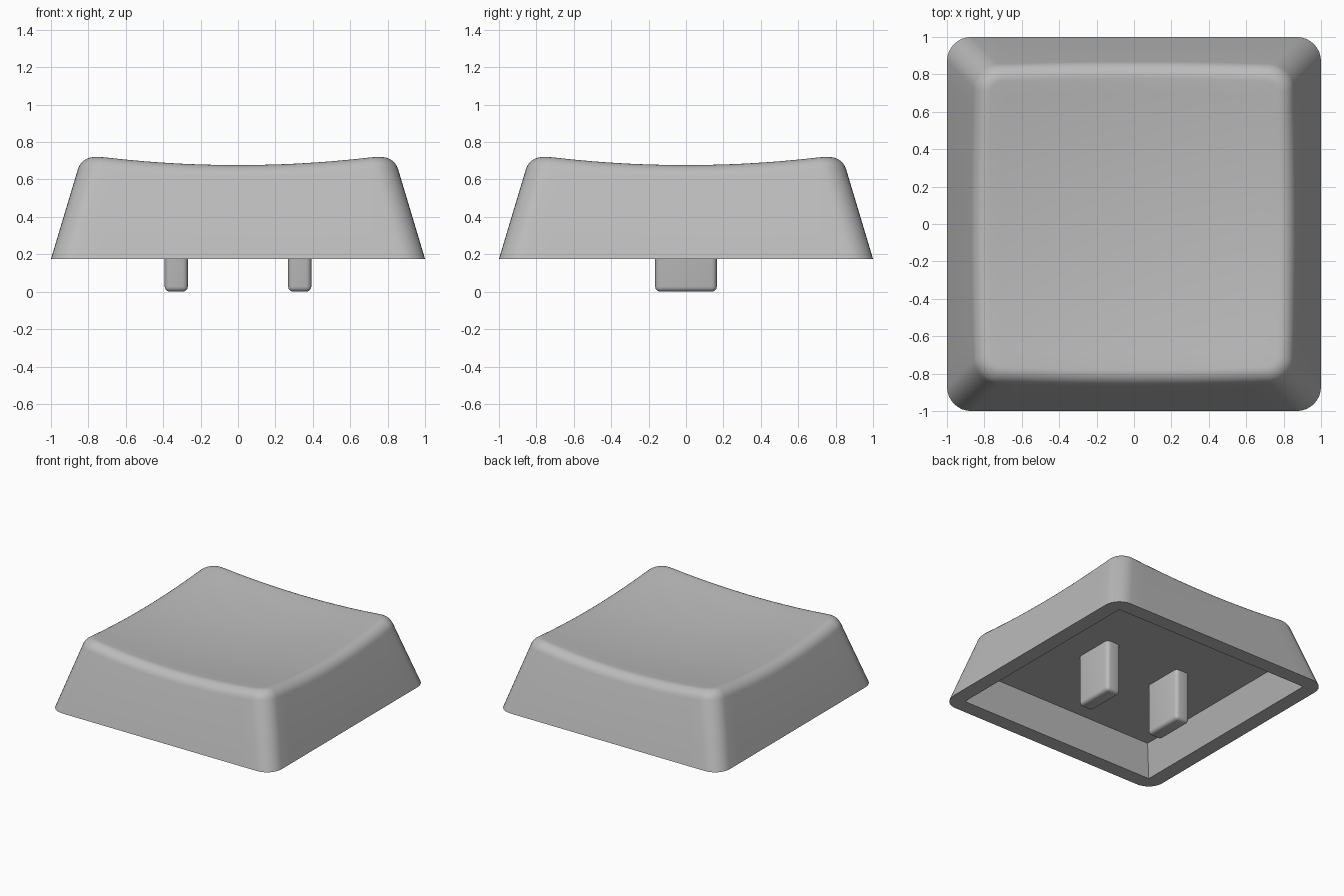
import bpy, bmesh, math
from mathutils import Vector

if "Cube" in bpy.data.objects:
    bpy.data.objects.remove(bpy.data.objects["Cube"])

BASE_Z, TAPER, CORNER, FILLET = 0.175, 0.30, 0.13, 0.07
CEIL_Z, OPEN_HALF, CEIL_HALF = 0.415, 0.88, 0.808
SIDE_STEPS, ARC_STEPS, FILLET_STEPS, DISH_RINGS = 14, 8, 7, 10

grey = bpy.data.materials.new("light grey plastic")
grey.diffuse_color = (0.5, 0.5, 0.5, 1)
grey.use_nodes = True
grey.node_tree.nodes["Principled BSDF"].inputs["Base Color"].default_value = grey.diffuse_color


def outline(half, r):
    """Rounded square, same point count for any size."""
    pts, c = [], half - r
    for q in range(4):
        a0 = q * math.pi / 2
        corner = Vector((c, c)) if q == 0 else Vector((-c, c)) if q == 1 else \
            Vector((-c, -c)) if q == 2 else Vector((c, -c))
        for i in range(ARC_STEPS + 1):
            a = a0 + i / ARC_STEPS * math.pi / 2
            pts.append(corner + Vector((math.cos(a), math.sin(a))) * r)
        step = Vector((-math.sin(a0 + math.pi / 2), math.cos(a0 + math.pi / 2)))
        step = Vector((-1, 0)) if q == 0 else Vector((0, -1)) if q == 1 else \
            Vector((1, 0)) if q == 2 else Vector((0, 1))
        last = pts[-1]
        pts += [last + step * (2 * c * i / SIDE_STEPS) for i in range(1, SIDE_STEPS)]
    return pts


def dish(p):
    """Height of the hollowed top."""
    return 0.625 + 0.085 * (p.x ** 2 + p.y ** 2)


def half_at(z):
    return 1 - TAPER * (z - BASE_Z)


def finish(bm, name):
    bmesh.ops.recalc_face_normals(bm, faces=bm.faces)
    me = bpy.data.meshes.new(name)
    bm.to_mesh(me)
    bm.free()
    ob = bpy.data.objects.new(name, me)
    bpy.context.collection.objects.link(ob)
    me.materials.append(grey)
    bpy.ops.object.select_all(action='DESELECT')
    ob.select_set(True)
    bpy.context.view_layer.objects.active = ob
    return ob


# Cap shell: tapered wall, rolled rim, dished top
n = len(outline(1, CORNER))
rim, low, inner = [], [], []
for i in range(n):
    z = 0.7
    for _ in range(6):
        p = outline(half_at(z), CORNER)[i]
        z = dish(p)
    rim.append(p.to_3d() + Vector((0, 0, z)))
    q = outline(half_at(z - FILLET), CORNER)[i]
    low.append(Vector((q.x, q.y, z - FILLET)))
    q = outline(half_at(z) - FILLET, CORNER - FILLET)[i]
    inner.append(Vector((q.x, q.y, dish(q))))

rings = [[Vector((p.x, p.y, BASE_Z)) for p in outline(1, CORNER)]]
for k in range(FILLET_STEPS + 1):
    t = k / FILLET_STEPS
    w0, w1, w2 = (1 - t) ** 2, 1.5 * t * (1 - t), t * t
    s = w0 + w1 + w2
    rings.append([(a * w0 + b * w1 + c * w2) / s for a, b, c in zip(low, rim, inner)])
for k in range(1, DISH_RINGS):
    f = 1 - k / DISH_RINGS
    rings.append([Vector((p.x * f, p.y * f, dish(p * f))) for p in inner])

bm = bmesh.new()
vs = [[bm.verts.new(p) for p in ring] for ring in rings]
for a, b in zip(vs, vs[1:]):
    for i in range(n):
        j = (i + 1) % n
        bm.faces.new((a[i], a[j], b[j], b[i]))
centre = bm.verts.new((0, 0, dish(Vector((0, 0)))))
for i in range(n):
    bm.faces.new((vs[-1][i], vs[-1][(i + 1) % n], centre))

# Underside: flat lip, sloping inner walls and ceiling
signs = [(1, 1), (-1, 1), (-1, -1), (1, -1)]
mouth = [bm.verts.new((x * OPEN_HALF, y * OPEN_HALF, BASE_Z)) for x, y in signs]
ceil = [bm.verts.new((x * CEIL_HALF, y * CEIL_HALF, CEIL_Z)) for x, y in signs]
bm.faces.new(ceil)
per = ARC_STEPS + SIDE_STEPS
mid = ARC_STEPS // 2
for q in range(4):
    r = (q + 1) % 4
    bm.faces.new((mouth[q], mouth[r], ceil[r], ceil[q]))
    edge = [vs[0][(q * per + mid + i) % n] for i in range(per + 1)]
    bm.faces.new(edge + [mouth[r], mouth[q]])
finish(bm, "cap_shell")
bpy.ops.object.shade_smooth_by_angle(angle=math.radians(30))

# Two mounting prongs
for side, x in (("left", -0.33), ("right", 0.33)):
    bm = bmesh.new()
    bmesh.ops.create_cube(bm, size=1)
    for v in bm.verts:
        v.co = Vector((v.co.x * 0.124 + x, v.co.y * 0.33, (v.co.z + 0.5) * 0.43))
    edges = [e for e in bm.edges if min(v.co.z for v in e.verts) < 0.1]
    bmesh.ops.bevel(bm, geom=edges, offset=0.028, segments=4, profile=0.5, affect='EDGES')
    finish(bm, side + "_prong")
    bpy.ops.object.shade_smooth_by_angle(angle=math.radians(40))
